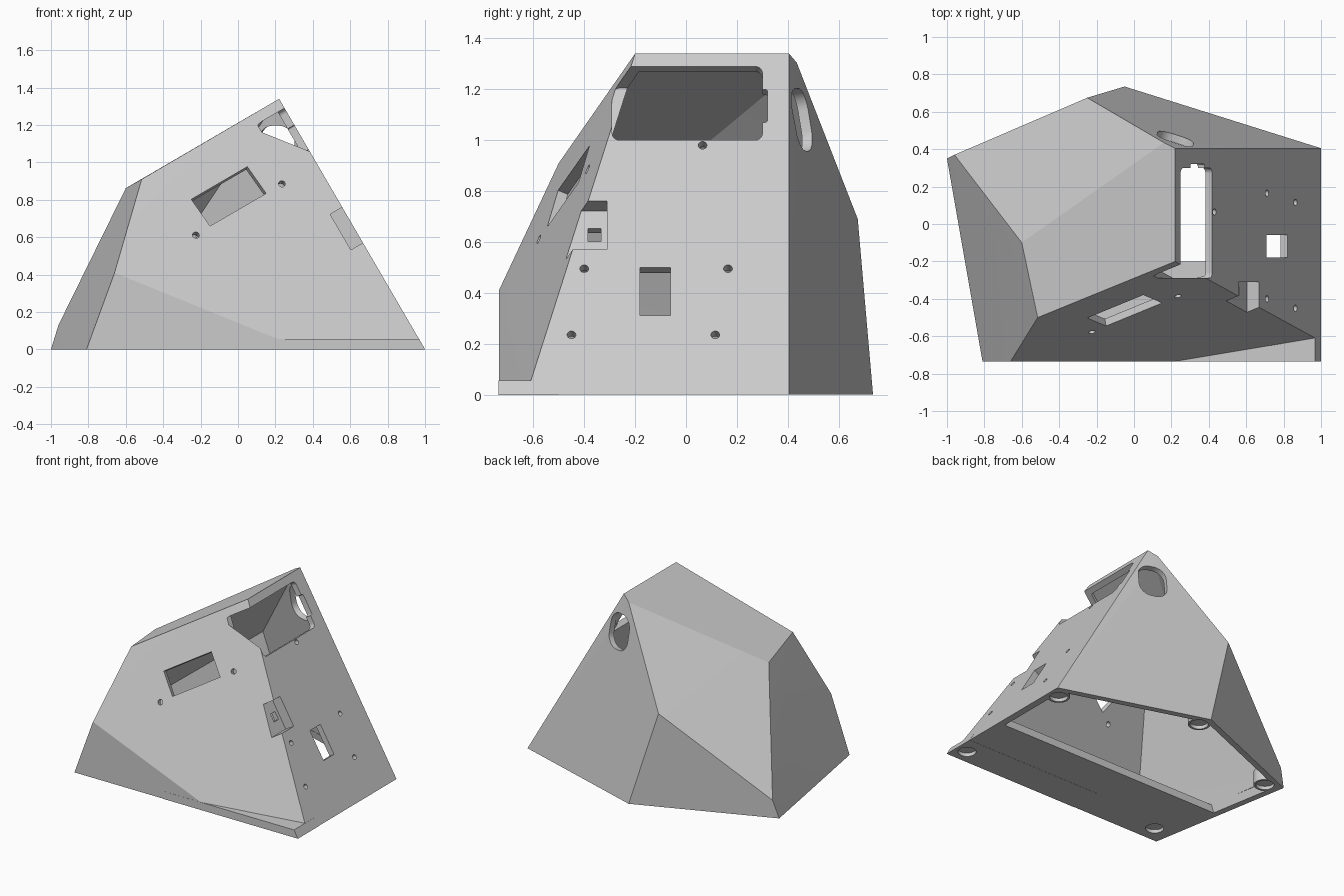
import bpy, bmesh, math
from mathutils import Vector

cube = bpy.data.objects.get("Cube")
if cube:
    bpy.data.objects.remove(cube, do_unlink=True)

WALL = 0.042
FLOOR = 0.055


def hull(points):
    """Convex solid around a few points."""
    bm = bmesh.new()
    for p in points:
        bm.verts.new(p)
    bmesh.ops.remove_doubles(bm, verts=bm.verts[:], dist=1e-4)
    bmesh.ops.convex_hull(bm, input=bm.verts[:])
    loose = [v for v in bm.verts if not v.link_faces]
    bmesh.ops.delete(bm, geom=loose, context='VERTS')
    bmesh.ops.recalc_face_normals(bm, faces=bm.faces[:])
    return bm


def corners(bm):
    return [v.co.copy() for v in bm.verts]


def clip(bm, co, no):
    """Keep the part of a convex solid behind a plane."""
    geom = bm.verts[:] + bm.edges[:] + bm.faces[:]
    bmesh.ops.bisect_plane(bm, geom=geom, plane_co=co, plane_no=no, clear_outer=True)
    return hull(corners(bm))


def to_object(name, bm):
    mesh = bpy.data.meshes.new(name)
    bm.to_mesh(mesh)
    bm.free()
    obj = bpy.data.objects.new(name, mesh)
    bpy.context.scene.collection.objects.link(obj)
    return obj


def boolean(obj, other, operation='DIFFERENCE'):
    """Apply a boolean and discard the helper."""
    mod = obj.modifiers.new("cut", 'BOOLEAN')
    mod.operation, mod.solver, mod.object = operation, 'EXACT', other
    deps = bpy.context.evaluated_depsgraph_get()
    mesh = bpy.data.meshes.new_from_object(obj.evaluated_get(deps))
    obj.modifiers.clear()
    obj.data = mesh
    bpy.data.objects.remove(other, do_unlink=True)


def prism(centre, u, n, w, h, r, far, near):
    """Rounded rectangle lying across n, extruded from far to near."""
    c, u, n = Vector(centre), Vector(u).normalized(), Vector(n).normalized()
    v = n.cross(u)
    steps = 8 if r else 0
    bm = bmesh.new()
    ring = []
    for k, (sx, sy) in enumerate([(1, 1), (-1, 1), (-1, -1), (1, -1)]):
        for i in range(steps + 1):
            a = math.pi / 2 * (k + (i / steps if steps else 0))
            x = sx * (w / 2 - r) + r * math.cos(a)
            y = sy * (h / 2 - r) + r * math.sin(a)
            ring.append(bm.verts.new(c + u * x + v * y + n * far))
    bmesh.ops.remove_doubles(bm, verts=ring, dist=1e-5)
    face = bm.faces.new([p for p in ring if p.is_valid])
    ext = bmesh.ops.extrude_face_region(bm, geom=[face])["geom"]
    top = [e for e in ext if isinstance(e, bmesh.types.BMVert)]
    bmesh.ops.translate(bm, verts=top, vec=n * (near - far))
    bmesh.ops.recalc_face_normals(bm, faces=bm.faces[:])
    return to_object("cutter", bm)


# Faceted outer body
body_points = [
    (-1, 0.35, 0), (-0.05, 0.735, 0), (1, 0.405, 0), (1, -0.627, 0),
    (0.35, -0.735, 0), (-0.81, -0.735, 0), (-0.66, -0.735, 0.41),
    (-0.515, -0.5, 0.91), (-0.6, -0.1, 0.862), (-0.96, 0.37, 0.13),
    (-0.25, 0.675, 0.69), (0.16, 0.435, 1.305), (0.22, 0.405, 1.34),
    (0.22, -0.2, 1.34)]
outer = hull(body_points)
planes = [(f.calc_center_median(), f.normal.copy())
          for f in outer.faces if f.normal.z > -0.9 and f.calc_area() > 1e-4]


def cavity(thickness):
    bm = hull(body_points)
    for co, no in planes:
        bm = clip(bm, co - no * thickness, no)
    return bm


# Room above the floor, and the opening behind the floor
upper = to_object("room", clip(cavity(WALL), (0, 0, FLOOR), (0, 0, -1)))
low = clip(cavity(WALL + 0.002), (0, -0.2, 0), (0, -1, 0))
pts = corners(low)
pts += [p - Vector((0, 0, 0.1)) for p in pts if p.z < 1e-3]
lower = to_object("bottom_opening", hull(pts))

shell = to_object("shell", outer)

# Step along the front of the base
step = [(x, y, z) for y in (-0.736, -0.5)
        for x, z in ((-0.1, -0.001), (1.001, -0.001), (0.969, FLOOR), (-0.1, FLOOR))]
boolean(shell, to_object("base_step", hull(step)), 'UNION')

# Frame of the sloping side panel
SIDE_N, SIDE_U = (0.864, 0, 0.503), (0, 1, 0)


def side(y0, y1, z0, z1, r, far, near=0.1):
    z = (z0 + z1) / 2
    return prism((1 - 0.582 * z, (y0 + y1) / 2, z), SIDE_U, SIDE_N,
                 y1 - y0, (z1 - z0) / 0.864, r, far, near)


# Foot bosses and sensor housing stay solid inside the room
feet = [(-0.69, -0.61), (0.915, -0.63), (0.915, 0.315), (-0.03, 0.635), (-0.88, 0.30)]
for room in (upper, lower):
    for x, y in feet:
        boolean(room, prism((x, y, 0), (1, 0, 0), (0, 0, 1), 0.15, 0.15, 0.074, -0.2, 0.1))
boolean(upper, side(-0.7, -0.28, 0.54, 0.79, 0, -0.11))
boolean(shell, upper)
boolean(shell, lower)

# Foot sockets
for x, y in feet:
    boolean(shell, prism((x, y, 0), (1, 0, 0), (0, 0, 1), 0.12, 0.12, 0.059, -0.1, 0.025))

# Screen opening with its side tab, corner notch, sensor hole, small window
boolean(shell, side(-0.29, 0.30, 1.0, 1.29, 0.03, -0.17))
boolean(shell, side(0.2, 0.32, 1.07, 1.2, 0.01, -0.08))
boolean(shell, side(-0.6, -0.31, 0.57, 0.76, 0, -0.075))
boolean(shell, side(-0.385, -0.335, 0.64, 0.69, 0, -0.2))
boolean(shell, side(-0.18, -0.06, 0.31, 0.5, 0, -0.1))

# Side screw holes
for y, z in [(0.065, 0.98), (-0.4, 0.495), (0.165, 0.495), (-0.45, 0.235), (0.115, 0.235)]:
    boolean(shell, side(y - 0.017, y + 0.017, z - 0.0147, z + 0.0147, 0.0168, -0.1))

# Front window and its two screw holes
FRONT_N, FRONT_U = (0.151, -0.913, 0.379), (0.3, 0.122, 0.175)


def front(x, z, w, h, r):
    y = -0.2 + 0.165 * (x - 0.22) + 0.415 * (z - 1.34)
    return prism((x, y, z), FRONT_U, FRONT_N, w, h, r, -0.1, 0.1)


boolean(shell, front(-0.05, 0.818, 0.368, 0.18, 0))
for x, z in [(0.235, 0.885), (-0.225, 0.61)]:
    boolean(shell, front(x, z, 0.036, 0.036, 0.0178))

# Rounded cable opening on the back
boolean(shell, prism((0.22, 0.453, 1.08), (-1.05, 0.33, 0), (0.295, 0.94, 0.172),
                     0.2, 0.25, 0.085, -0.08, 0.1))

# One plain grey plastic
mat = bpy.data.materials.new("grey plastic")
mat.use_nodes = True
grey = (0.6, 0.6, 0.6, 1)
mat.diffuse_color = grey
mat.node_tree.nodes["Principled BSDF"].inputs["Base Color"].default_value = grey
shell.data.materials.clear()
shell.data.materials.append(mat)
for poly in shell.data.polygons:
    poly.material_index = 0

bpy.ops.object.select_all(action='DESELECT')
shell.select_set(True)
bpy.context.view_layer.objects.active = shell
bpy.ops.object.shade_smooth_by_angle(angle=math.radians(18))
